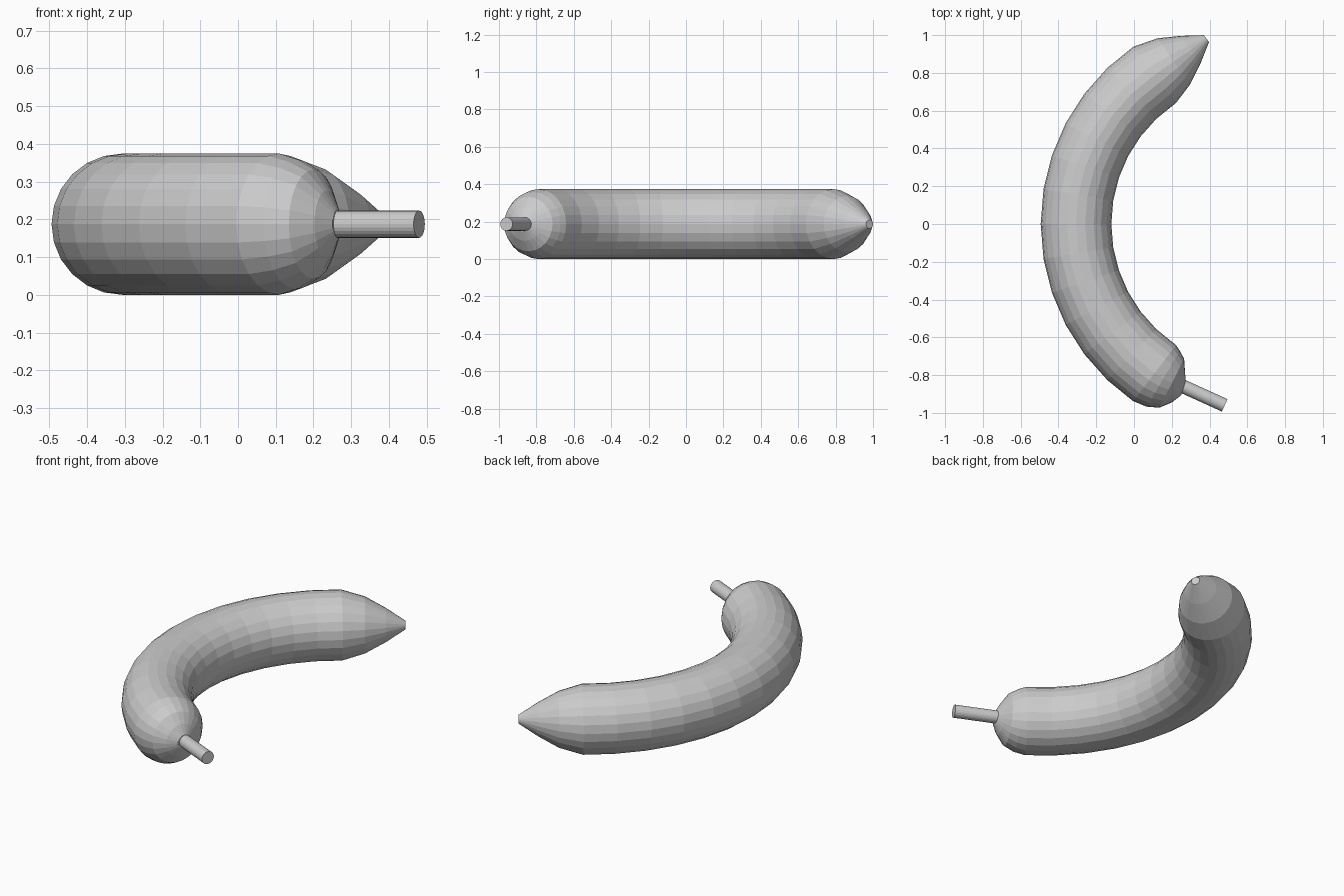
import bpy, bmesh
from math import sin, cos, pi
from mathutils import Vector

if "Cube" in bpy.data.objects:
    bpy.data.objects.remove(bpy.data.objects["Cube"])

R = 0.187          # body radius, also the height of the centre line
ARC_R, ARC_X = 0.957, 0.65


def arc(t):
    """Point on the bent centre line (x, y)."""
    return ARC_X - ARC_R * cos(t), ARC_R * sin(t)


def sweep(name, stations, sides):
    """Capped tube through (x, y, radius) stations lying in a horizontal plane."""
    pts = [Vector((x, y, R)) for x, y, _ in stations]
    bm = bmesh.new()
    rings = []
    for i, p in enumerate(pts):
        tan = (pts[min(i + 1, len(pts) - 1)] - pts[max(i - 1, 0)]).normalized()
        side = Vector((-tan.y, tan.x, 0))
        r = stations[i][2]
        rings.append([bm.verts.new(p + r * (side * cos(2 * pi * k / sides)
                                            + Vector((0, 0, sin(2 * pi * k / sides)))))
                      for k in range(sides)])
    for a, b in zip(rings, rings[1:]):
        for k in range(sides):
            n = (k + 1) % sides
            bm.faces.new((a[k], a[n], b[n], b[k]))
    bm.faces.new(rings[0])
    bm.faces.new(rings[-1])
    bmesh.ops.recalc_face_normals(bm, faces=bm.faces)
    me = bpy.data.meshes.new(name)
    bm.to_mesh(me)
    bm.free()
    ob = bpy.data.objects.new(name, me)
    bpy.context.collection.objects.link(ob)
    return ob


# Body: rounded stem end, constant bent tube, pointed tip
T = 0.97
blunt = [(0.262, -0.868, 0.04), (0.236, -0.86, 0.09), (0.2, -0.843, 0.145),
         (0.155, -0.819, 0.172)]
tube = [(*arc(-T + 2 * T * i / 12), R) for i in range(13)]
tip = [(0.21, 0.86, 0.15), (0.30, 0.922, 0.09), (0.384, 0.981, 0.023)]
sweep("fruit_body", blunt + tube + tip, 24)

# Stem, sunk slightly into the blunt end
sweep("stem", [(0.22, -0.842, 0.036), (0.48, -0.96, 0.036)], 24)
